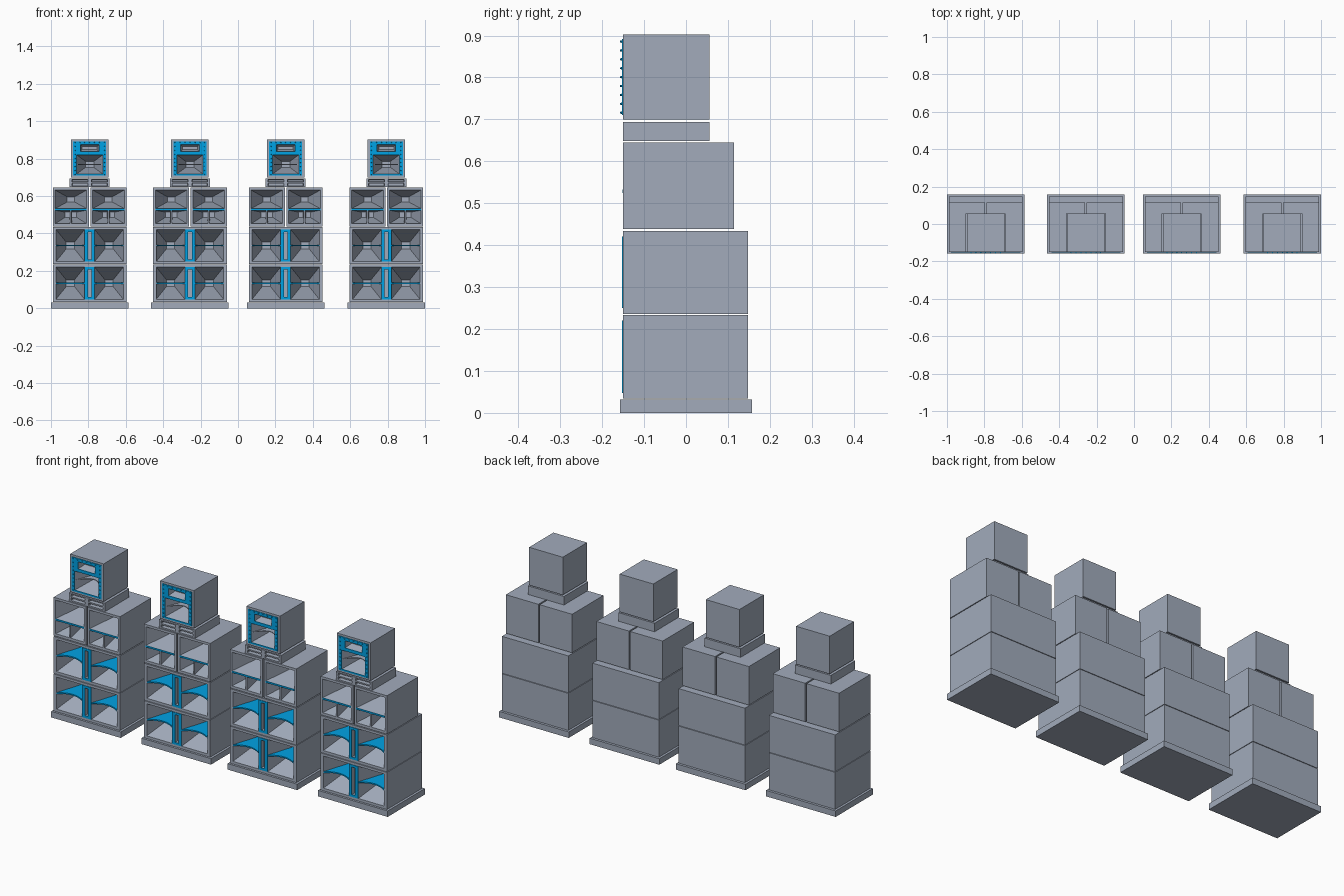
import bpy, bmesh
from math import pi
from mathutils import Matrix

if "Cube" in bpy.data.objects:
    bpy.data.objects.remove(bpy.data.objects["Cube"])


def material(name, rgb):
    m = bpy.data.materials.new(name)
    m.diffuse_color = (*rgb, 1)
    m.use_nodes = True
    m.node_tree.nodes["Principled BSDF"].inputs["Base Color"].default_value = m.diffuse_color
    return m


blue = material("blue_trim", (0.0, 0.36, 0.78))
slate = material("slate_paint", (0.36, 0.41, 0.50))
FRONT = -0.15
TRIM = FRONT - 0.003


def finish(name, bm, cx, mat):
    me = bpy.data.meshes.new(name)
    bm.to_mesh(me)
    bm.free()
    ob = bpy.data.objects.new(name, me)
    ob.location.x = cx
    me.materials.append(mat)
    bpy.context.collection.objects.link(ob)


def add_box(bm, x0, x1, y0, y1, z0, z1, holes=()):
    """Box whose front may carry rectangular horns:
    (x0, x1, z0, z1, depth, throat centre x, throat centre z, half width, half height)"""
    cache = {}

    def v(x, y, z):
        k = (round(x, 5), round(y, 5), round(z, 5))
        if k not in cache:
            cache[k] = bm.verts.new(k)
        return cache[k]

    def ring(a, b, c, d, y):
        return [v(a, y, c), v(b, y, c), v(b, y, d), v(a, y, d)]

    xs = sorted({x0, x1} | {q for h in holes for q in h[:2]})
    zs = sorted({z0, z1} | {q for h in holes for q in h[2:4]})
    # front face as a grid with the openings left out
    for a, b in zip(xs, xs[1:]):
        for c, d in zip(zs, zs[1:]):
            mx, mz = (a + b) / 2, (c + d) / 2
            if not any(h[0] < mx < h[1] and h[2] < mz < h[3] for h in holes):
                bm.faces.new(ring(a, b, c, d, y0))
    # flared horn walls and throats
    for a, b, c, d, dep, tx, tz, hw, hh in holes:
        p = ring(a, b, c, d, y0)
        q = ring(tx - hw, tx + hw, tz - hh, tz + hh, y0 + dep)
        for i in range(4):
            j = (i + 1) % 4
            bm.faces.new((p[i], p[j], q[j], q[i]))
        bm.faces.new(q)
    # sides and back
    f, k = ring(x0, x1, z0, z1, y0), ring(x0, x1, z0, z1, y1)
    for i in range(4):
        j = (i + 1) % 4
        bm.faces.new((f[i], k[i], k[j], f[j]))
    bm.faces.new(k[::-1])


def boxes(name, cx, dims, mat=slate):
    bm = bmesh.new()
    for d in dims:
        add_box(bm, *d)
    finish(name, bm, cx, mat)


def horn(a, b, c, d, dep, hw, hh):
    return (a, b, c, d, dep, (a + b) / 2, (c + d) / 2, hw, hh)


def fin(name, cx, x, z, half, throat, dep, sag, th, mat):
    """Horizontal plate in a horn with a concave front edge"""
    n = 12
    pts = []
    for i in range(n + 1):
        t = -1 + 2 * i / n
        pts.append((x + half * t, FRONT + sag * (1 - t * t)))
    pts += [(x + throat, FRONT + dep), (x - throat, FRONT + dep)]
    bm = bmesh.new()
    face = bm.faces.new([bm.verts.new((px, py, z - th / 2)) for px, py in pts])
    ext = bmesh.ops.extrude_face_region(bm, geom=[face], use_keep_orig=True)
    top = [g for g in ext["geom"] if isinstance(g, bmesh.types.BMVert)]
    bmesh.ops.translate(bm, verts=top, vec=(0, 0, th))
    bmesh.ops.recalc_face_normals(bm, faces=bm.faces)
    finish(name, bm, cx, mat)


def bass_cabinet(cx, z0, z1):
    c, d = z0 + 0.014, z1 - 0.013
    mid = (c + d) / 2
    holes = [horn(-0.18, -0.027, c, d, 0.17, 0.022, 0.018),
             horn(0.027, 0.18, c, d, 0.17, 0.022, 0.018),
             horn(-0.01, 0.01, c + 0.012, d - 0.012, 0.02, 0.01, (d - c) / 2 - 0.012)]
    boxes("bass_cabinet", cx, [(-0.197, 0.197, FRONT, 0.148, z0, z1, holes)])
    # blue frame round the centre slot
    boxes("bass_centre_frame", cx, [
        (-0.027, -0.01, TRIM, FRONT, c, d), (0.01, 0.027, TRIM, FRONT, c, d),
        (-0.01, 0.01, TRIM, FRONT, c, c + 0.012),
        (-0.01, 0.01, TRIM, FRONT, d - 0.012, d)], blue)
    for s in (-1, 1):
        fin("bass_fin", cx, s * 0.1035, mid, 0.0765, 0.022, 0.17, 0.028, 0.007, blue)


def mid_cabinets(cx):
    for s in (-1, 1):
        def span(a, b):
            return (a, b) if s > 0 else (-b, -a)
        x0, x1 = span(0.004, 0.197)
        a, b = span(0.016, 0.185)
        m = (a + b) / 2
        holes = [(a, b, 0.533, 0.632, 0.14, m, 0.582, 0.02, 0.014),
                 (a, m - 0.004, 0.452, 0.524, 0.12, m - 0.019, 0.5, 0.012, 0.014),
                 (m + 0.004, b, 0.452, 0.524, 0.12, m + 0.019, 0.5, 0.012, 0.014)]
        boxes("mid_cabinet", cx, [(x0, x1, FRONT, 0.115, 0.438, 0.645, holes)])
        boxes("mid_trim", cx, [(a, b, FRONT - 0.002, FRONT, 0.524, 0.533)], blue)


def top_cabinet(cx):
    holes = [horn(-0.05, 0.05, 0.837, 0.875, 0.04, 0.04, 0.008),
             horn(-0.07, 0.07, 0.718, 0.82, 0.12, 0.022, 0.016)]
    boxes("top_cabinet", cx, [(-0.1, 0.1, FRONT, 0.056, 0.70, 0.903, holes)])
    fin("top_horn_fin", cx, 0, 0.769, 0.07, 0.022, 0.12, 0.06, 0.004, slate)
    # blue face plate left open at both horns
    boxes("top_face_plate", cx, [
        (-0.088, -0.07, TRIM, FRONT, 0.71, 0.892), (0.07, 0.088, TRIM, FRONT, 0.71, 0.892),
        (-0.07, 0.07, TRIM, FRONT, 0.71, 0.718), (-0.07, 0.07, TRIM, FRONT, 0.82, 0.837),
        (-0.07, -0.05, TRIM, FRONT, 0.837, 0.875), (0.05, 0.07, TRIM, FRONT, 0.837, 0.875),
        (-0.07, 0.07, TRIM, FRONT, 0.875, 0.892)], blue)
    # bolts round the plate
    bm = bmesh.new()
    spots = [(s * 0.079, 0.716 + i * 0.0212) for s in (-1, 1) for i in range(9)]
    spots += [(-0.053 + i * 0.0265, 0.8855) for i in range(5)]
    for x, z in spots:
        bmesh.ops.create_cone(bm, cap_ends=True, segments=8, radius1=0.003, radius2=0.002,
                              depth=0.004, matrix=Matrix.Translation((x, TRIM - 0.002, z))
                              @ Matrix.Rotation(pi / 2, 4, 'X'))
    finish("plate_bolts", bm, cx, blue)


def stack(cx):
    boxes("base_plinth", cx, [(-0.207, 0.207, -0.158, 0.158, 0, 0.032)])
    bass_cabinet(cx, 0.034, 0.233)
    bass_cabinet(cx, 0.236, 0.434)
    mid_cabinets(cx)
    # low slotted cabinet under the top box
    slots = [horn(a, a + 0.085, c, c + 0.013, 0.04, 0.04, 0.005)
             for a in (-0.095, 0.01) for c in (0.655, 0.675)]
    boxes("slot_cabinet", cx, [(-0.107, 0.107, FRONT, 0.056, 0.648, 0.694, slots)])
    top_cabinet(cx)


for centre in (-0.793, -0.257, 0.255, 0.793):
    stack(centre)
